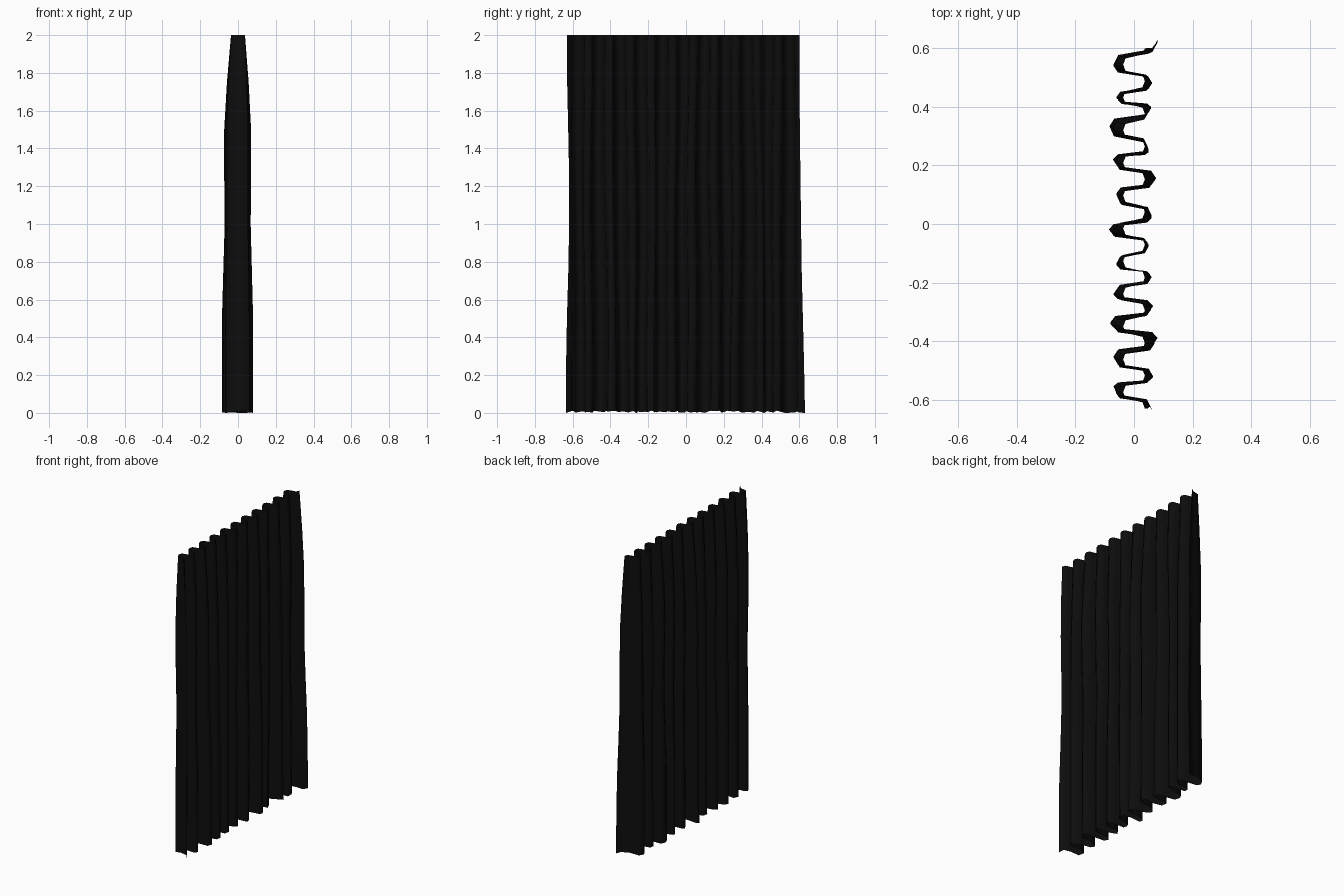
import bpy, bmesh, math, random

if "Cube" in bpy.data.objects:
    bpy.data.objects.remove(bpy.data.objects["Cube"])

random.seed(4)

# Fold crests at the hem, from -y to +y, alternating right (+x) and left (-x)
hem_y = [-0.635, -0.555, -0.52, -0.455, -0.39, -0.335, -0.28, -0.24, -0.18,
         -0.14, -0.07, -0.02, 0.02, 0.10, 0.155, 0.22, 0.245, 0.335, 0.40,
         0.43, 0.48, 0.545, 0.63]
hem_x = [0.06, -0.07, 0.065, -0.07, 0.08, -0.08, 0.065, -0.07, 0.06,
         -0.06, 0.05, -0.085, 0.06, -0.06, 0.075, -0.072, 0.05, -0.083, 0.058,
         -0.06, 0.062, -0.07, 0.08]
N = len(hem_y)
top_y = [-0.63 + 1.23 * i / (N - 1) for i in range(N)]

# Rows: height, flare in depth, blend from even top pleats to hem, sway
rows = [(2.0, 0, 0, 0), (1.75, .45, .1, .4), (1.5, .75, .25, .8),
        (1.25, .75, .4, 1), (1.0, .7, .5, 1), (0.75, .85, .6, .9),
        (0.5, 1, .75, .6), (0.25, 1, .9, .3), (0.0, 1, 1, 0)]
phase = [random.uniform(0, 2 * math.pi) for _ in range(N)]

# Squared half-fold: (fraction along y, fraction along x) between two crests
half_fold = [(0.0, 0.0), (0.38, 0.11), (0.5, 0.5), (0.62, 0.89)]


def row_points(z, flare, blend, sway):
    crests = []
    for i in range(N):
        x_top = math.copysign(0.037, hem_x[i])
        x = x_top + (hem_x[i] - x_top) * flare
        y = top_y[i] + (hem_y[i] - top_y[i]) * blend
        if 0 < i < N - 1:
            y += 0.010 * sway * math.sin(phase[i] + 2.6 * z)
        elif i == 0:
            y += 0.014 * sway * math.sin((z - 0.3) * 2)
        else:
            y -= 0.006 * sway
        crests.append((x, y))
    pts = []
    for (xa, ya), (xb, yb) in zip(crests, crests[1:]):
        for fy, fx in half_fold:
            pts.append((xa + (xb - xa) * fx, ya + (yb - ya) * fy, z))
    pts.append((*crests[-1], z))
    return pts


# Pleated cloth sheet
bm = bmesh.new()
grid = [[bm.verts.new(p) for p in row_points(*r)] for r in rows]
for v in grid[-1][1:-1]:
    v.co.z = random.uniform(0.0, 0.012)
for upper, lower in zip(grid, grid[1:]):
    for j in range(len(upper) - 1):
        bm.faces.new((lower[j], lower[j + 1], upper[j + 1], upper[j]))
mesh = bpy.data.meshes.new("curtain")
bm.to_mesh(mesh)
bm.free()
curtain = bpy.data.objects.new("curtain", mesh)
bpy.context.collection.objects.link(curtain)
for p in mesh.polygons:
    p.use_smooth = True

# Black fabric
mat = bpy.data.materials.new("black_fabric")
mat.diffuse_color = (0.004, 0.004, 0.004, 1)
mat.use_nodes = True
mat.node_tree.nodes["Principled BSDF"].inputs["Base Color"].default_value = mat.diffuse_color
mesh.materials.append(mat)
